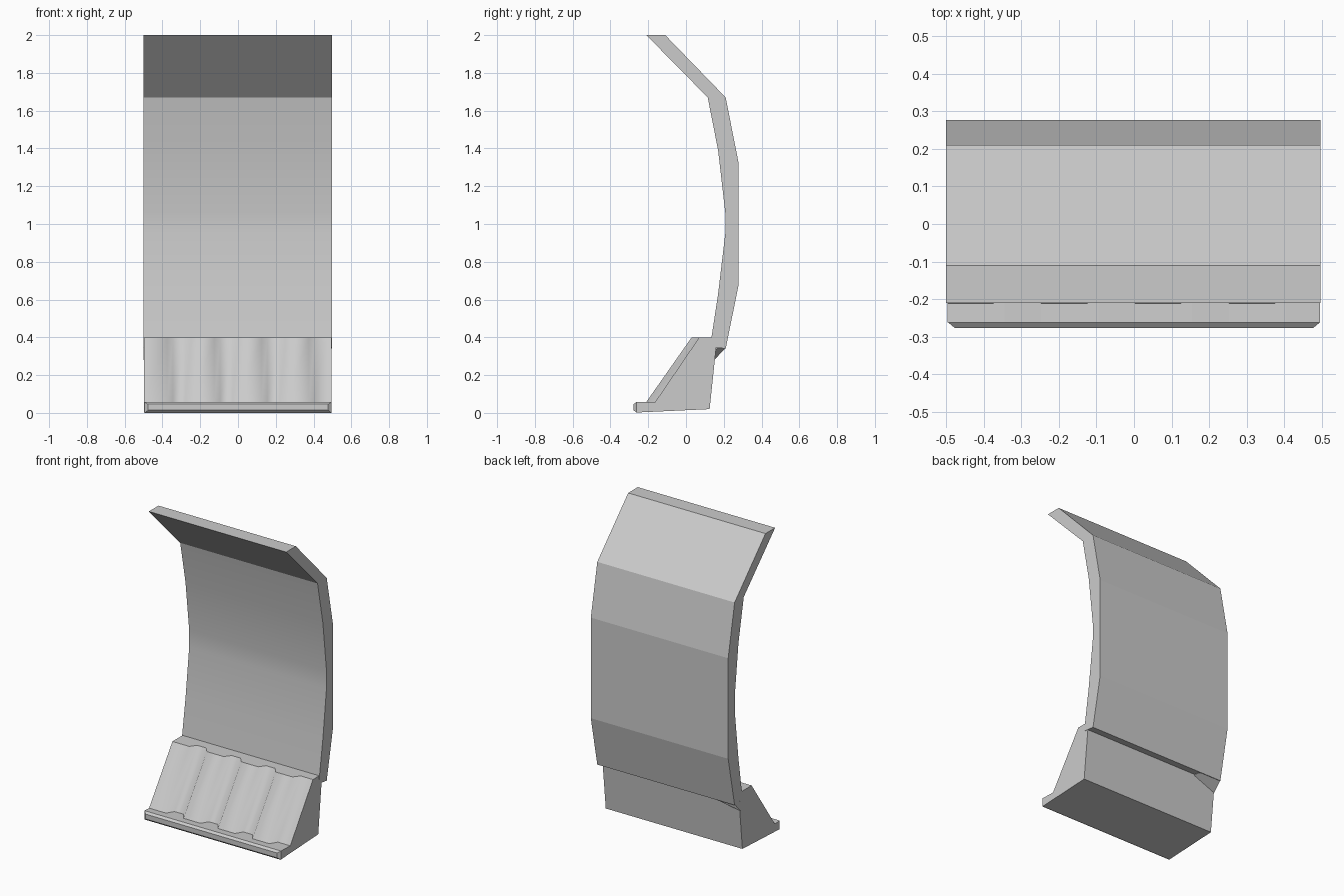
import bpy, bmesh, math

if "Cube" in bpy.data.objects:
    bpy.data.objects.remove(bpy.data.objects["Cube"])


def loft(name, sections, smooth=(), angle=30):
    """Closed solid through equal-length cross-sections; 'smooth' lists soft side strips."""
    bm = bmesh.new()
    rings = [[bm.verts.new(p) for p in s] for s in sections]
    n = len(rings[0])
    for a, b in zip(rings, rings[1:]):
        for i in range(n):
            j = (i + 1) % n
            f = bm.faces.new((a[i], a[j], b[j], b[i]))
            f.smooth = i in smooth
    bm.faces.new(rings[0])
    bm.faces.new(rings[-1])
    bmesh.ops.recalc_face_normals(bm, faces=bm.faces)
    for e in bm.edges:
        if e.calc_face_angle(0) > math.radians(angle) or not all(f.smooth for f in e.link_faces):
            e.smooth = False
    me = bpy.data.meshes.new(name)
    bm.to_mesh(me)
    bm.free()
    ob = bpy.data.objects.new(name, me)
    bpy.context.collection.objects.link(ob)
    return ob


# Curved wall panel: inner side is soft, outer side is faceted
inner = [(-0.21, 2.0), (0.115, 1.67), (0.17, 1.39), (0.208, 1.06),
         (0.208, 0.95), (0.17, 0.63), (0.135, 0.40), (0.13, 0.35)]
outer = [(0.21, 0.34), (0.277, 0.67), (0.277, 1.33), (0.21, 1.67), (-0.11, 2.0)]
loft("wall_panel", [[(x, y, z) for y, z in inner + outer] for x in (-0.5, 0.497)],
     smooth=range(1, 6))

# Sloped footing with alternating raised and recessed ribs
columns = []
for k in range(4):
    x = -0.497 + 0.25 * k
    columns += [(x, 1), (x + 0.122, 1), (x + 0.152, 0), (x + 0.217, 0)]
columns.append((0.495, 0))
sections = []
for x, raised in columns:
    foot, top = (-0.212, 0.03) if raised else (-0.165, 0.07)
    sections.append([(x, y, z) for y, z in (
        (-0.262, 0.002), (-0.262, 0.058), (foot, 0.055), (top, 0.40),
        (0.165, 0.40), (0.125, 0.02))])
loft("ribbed_footing", sections, smooth=(2,), angle=60)

# Chamfered nose along the front lip
nose = []
for y, w, lo, hi in ((-0.262, 0.495, 0.0, 0.058), (-0.277, 0.477, 0.014, 0.046)):
    nose.append([(-w, y, lo), (w, y, lo), (w, y, hi), (-w, y, hi)])
loft("lip_nose", nose)

# Small broken sliver under the panel at its left back corner
loft("broken_sliver", [[(-0.5, 0.21, 0.345), (-0.5, 0.15, 0.345), (-0.5, 0.15, 0.28)],
                       [(-0.34, 0.21, 0.345), (-0.34, 0.15, 0.345), (-0.34, 0.15, 0.338)]])
